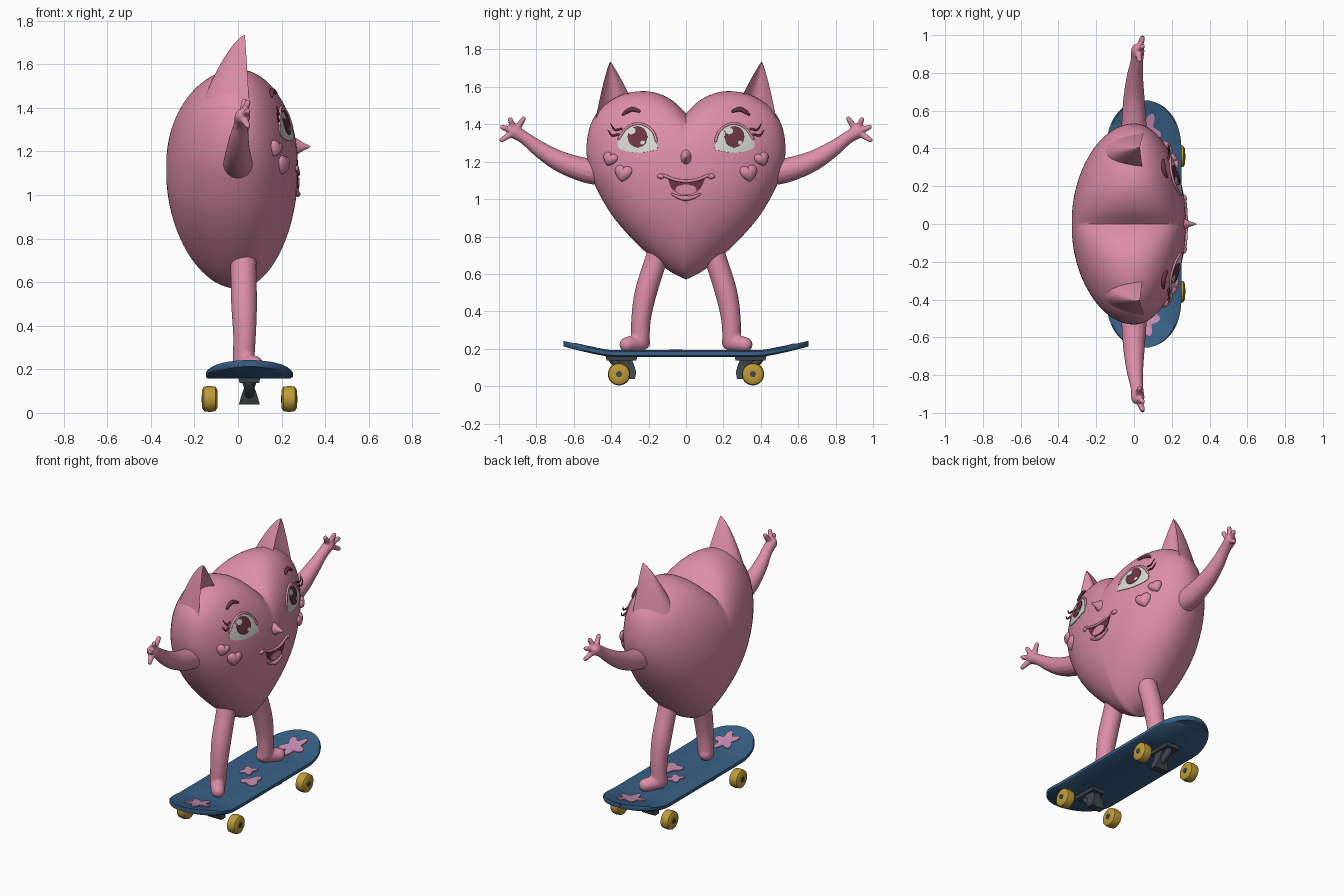
import bpy, bmesh, math
from math import sin, cos, pi, radians
from mathutils import Vector
from mathutils.bvhtree import BVHTree

if "Cube" in bpy.data.objects:
    bpy.data.objects.remove(bpy.data.objects["Cube"])

def material(name, *rgb):
    m = bpy.data.materials.new(name)
    m.use_nodes = True
    m.diffuse_color = (*rgb, 1)
    m.node_tree.nodes["Principled BSDF"].inputs["Base Color"].default_value = (*rgb, 1)
    return m

PINK = material("pink skin", .72, .27, .39)
MAROON = material("dark maroon", .15, .035, .06)
WHITE = material("eye white", .68, .68, .65)
BLUE = material("deck blue", .04, .12, .24)
GOLD = material("wheel gold", .52, .33, .04)
STEEL = material("dark steel", .05, .065, .08)
LILAC = material("lilac print", .58, .27, .46)

def finish(bm, name, mat, voxel=0):
    """Turn a bmesh into a smooth object, optionally fused with a remesh."""
    bmesh.ops.recalc_face_normals(bm, faces=bm.faces)
    me = bpy.data.meshes.new(name)
    bm.to_mesh(me)
    bm.free()
    me.materials.append(mat)
    ob = bpy.data.objects.new(name, me)
    bpy.context.collection.objects.link(ob)
    bpy.ops.object.select_all(action='DESELECT')
    ob.select_set(True)
    bpy.context.view_layer.objects.active = ob
    bpy.ops.object.shade_smooth_by_angle(angle=radians(45))
    if voxel:
        rm = ob.modifiers.new("fuse", 'REMESH')
        rm.mode, rm.voxel_size, rm.use_smooth_shade = 'VOXEL', voxel, True
        sm = ob.modifiers.new("soften", 'SMOOTH')
        sm.factor, sm.iterations = .5, 5

def loft(bm, rings):
    """Skin a list of closed rings and cap both ends."""
    vs = [[bm.verts.new(p) for p in ring] for ring in rings]
    n = len(vs[0])
    for a, b in zip(vs, vs[1:]):
        for i in range(n):
            bm.faces.new((a[i], a[(i + 1) % n], b[(i + 1) % n], b[i]))
    bm.faces.new(vs[0][::-1])
    bm.faces.new(vs[-1])

def spline(pts, sub=5):
    """Catmull-Rom curve through points of any dimension."""
    p = [Vector(q) for q in pts]
    p = [2 * p[0] - p[1]] + p + [2 * p[-1] - p[-2]]
    out = []
    for a, b, c, d in zip(p, p[1:], p[2:], p[3:]):
        for t in (k / sub for k in range(sub)):
            out.append(.5 * (2 * b + (c - a) * t + (2 * a - 5 * b + 4 * c - d) * t * t
                             + (3 * b - a - 3 * c + d) * t ** 3))
    return out + [p[-2]]

def tube(bm, pts, n=16):
    """Round-ended tube through (x, y, z, radius) points."""
    path = spline(pts)
    c = [q.to_3d() for q in path]
    st = [(c[i], (c[min(i + 1, len(c) - 1)] - c[max(i - 1, 0)]).normalized(), q[3])
          for i, q in enumerate(path)]
    caps = [radians(a) for a in (80, 55, 28)]
    (p0, t0, r0), (p1, t1, r1) = st[0], st[-1]
    st = ([(p0 - t0 * r0 * sin(a), t0, r0 * cos(a)) for a in caps] + st
          + [(p1 + t1 * r1 * sin(a), t1, r1 * cos(a)) for a in caps[::-1]])
    rings = []
    for p, t, r in st:
        u = t.cross(Vector((1, 0, 0))).normalized()
        v = t.cross(u)
        rings.append([p + u * a + v * b for a, b in oval(0, 0, r, r, n)])
    loft(bm, rings)

def single_tube(name, mat, pts):
    bm = bmesh.new()
    tube(bm, pts, 10)
    finish(bm, name, mat)

def oval(y, z, a, b, n=28):
    return [(y + a * cos(2 * pi * i / n), z + b * sin(2 * pi * i / n)) for i in range(n)]

# Heart body: inflated outline, facing +x
HALF = spline([(0, 1.46), (.07, 1.525), (.15, 1.565), (.24, 1.577), (.35, 1.555), (.45, 1.49),
               (.51, 1.4), (.532, 1.28), (.52, 1.17), (.48, 1.06), (.4, .92), (.3, .8),
               (.18, .685), (.08, .61), (0, .57)], 4)
HEART = HALF + [Vector((-p.x, p.y)) for p in HALF[-2:0:-1]]
MID = Vector((0, 1.12))
bm = bmesh.new()
rings = []
for phi in (pi * j / 48 for j in range(1, 48)):
    s = sin(phi) ** .92
    x = cos(phi) * (.275 if phi < pi / 2 else .33)
    ring = []
    for d in (p - MID for p in HEART):
        q = MID + d.normalized() * (.47 + (d.length - .47) * s ** 1.2) * s
        ring.append((x, q.x, q.y))
    rings.append(ring)
loft(bm, rings)
bm.normal_update()
body_tree = BVHTree.FromBMesh(bm)
finish(bm, "heart_body", PINK)

def on(y, z, off=0):
    """Point on the face of the heart, lifted along the normal."""
    hit, nor, _, _ = body_tree.ray_cast(Vector((2, y, z)), Vector((-1, 0, 0)))
    return hit + nor * math.copysign(off, off * nor.x)

def patch(name, mat, outline, centre, height, place=on, dome=False):
    """Thin plate or raised bump following a surface."""
    rings = [[place(a, b, -.004) for a, b in outline]]
    for t in (1, .97, .85, .6, .3, .03):
        h = height * (math.sqrt(1 - t * t) if dome else 1)
        rings.append([place(centre[0] + (a - centre[0]) * t, centre[1] + (b - centre[1]) * t, h)
                      for a, b in outline])
    bm = bmesh.new()
    loft(bm, rings)
    finish(bm, name, mat)

def oval_patch(name, mat, y, z, a, b, height, dome=False):
    patch(name, mat, oval(y, z, a, b), (y, z), height, dome=dome)

for s, side in ((-1, "front"), (1, "back")):
    # Eye: domed white, iris, glints
    eye = spline([(.152, 1.262), (.165, 1.34), (.21, 1.39), (.265, 1.402), (.32, 1.375),
                  (.362, 1.31), (.352, 1.268), (.26, 1.248), (.152, 1.262)])[:-1]
    patch(side + "_eye_white", WHITE, [(s * y, z) for y, z in eye], (s * .26, 1.32), .004)
    iy = s * .258
    oval_patch(side + "_iris", MAROON, iy, 1.332, .052, .056, .007)
    oval_patch(side + "_glint", WHITE, iy - .03, 1.362, .022, .018, .0095)
    oval_patch(side + "_low_glint", WHITE, iy + .028, 1.3, .012, .011, .0095)
    # Eyelid rim, lashes and brow
    single_tube(side + "_eyelid", PINK, [(*on(s * y, z, .003), .007) for y, z in eye[3:26:3]])
    for k, (y, z) in enumerate(((.345, 1.375), (.36, 1.345))):
        single_tube(f"{side}_lash_{k}", MAROON,
                    [(*on(s * y, z, .003), .006), (*on(s * (y + .028), z - .008, .02), .005),
                     (*on(s * (y + .045), z + .02, .03), .002)])
    single_tube(side + "_brow", MAROON, [(*on(s * y, z, .006), r) for y, z, r in
                ((.25, 1.467, .008), (.285, 1.477, .012), (.315, 1.465, .011), (.335, 1.45, .006))])
    # Small raised heart-shaped cheek spots and smile dimple
    for k, (y, z, size, tilt) in enumerate(((.405, 1.215, .07, .35), (.335, 1.14, .085, .15))):
        c, w = cos(tilt) * size, s * sin(tilt) * size
        spot = [(s * y + d.x * c - d.y * w, z + d.x * w + d.y * c) for d in (p - MID for p in HEART[::3])]
        patch(f"{side}_cheek_spot_{k}", PINK, spot, (s * y, z), .024, dome=True)
    oval_patch(side + "_dimple", PINK, s * .135, 1.122, .02, .014, .014, True)

    # Ear: tapered shell with a hollow front
    bm = bmesh.new()
    rings = []
    for t in (.995 * (1 - (1 - j / 24) ** 1.4) for j in range(25)):
        w, d = .125 * (1 - t) ** .85, .22 * (1 - t) ** .7
        rings.append([(.052 - .02 * t + (d * b if b < 0 else -.42 * d * b * b),
                       s * (.36 + .045 * t + w * a), 1.42 + .315 * t) for a, b in oval(0, 0, 1, 1, 40)])
    loft(bm, rings)
    finish(bm, side + "_ear", PINK)

    # Arm with spread fingers
    bm = bmesh.new()
    tube(bm, [(0, s * .44, 1.14, .07), (0, s * .54, 1.155, .066), (0, s * .67, 1.2, .056),
              (.005, s * .78, 1.265, .044), (.015, s * .86, 1.325, .034), (.02, s * .92, 1.362, .036)])
    for x, y, z in ((.045, .985, 1.317), (.045, .982, 1.385), (.045, .94, 1.426), (.03, .868, 1.43)):
        root, tip = Vector((.02, s * .915, 1.36)), Vector((x, s * y, z))
        tube(bm, [(*root, .022), (*root.lerp(tip, .55), .017), (*tip, .014)], 12)
    finish(bm, side + "_arm", PINK, .006)

    # Leg and outward-turned foot
    bm = bmesh.new()
    tube(bm, [(.025, s * .13, .76, .062), (.025, s * .165, .66, .06), (.028, s * .215, .5, .06),
              (.03, s * .24, .36, .053), (.025, s * .245, .235, .05)])
    tube(bm, [(.02, s * .235, .235, .045), (.045, s * .275, .228, .044), (.075, s * .315, .222, .042)])
    finish(bm, side + "_leg", PINK, .008)

# Nose: little forward-pointing cone
bm = bmesh.new()
loft(bm, [[(x, y, z) for y, z in oval(0, 1.222, r * .75, r)]
          for x, r in ((.25, .05), (.275, .034), (.3, .018), (.32, .009), (.332, .002))])
finish(bm, "nose", PINK)

# Open smile with tongue and lips
smile = spline([(-.1, 1.115), (-.05, 1.093), (0, 1.087), (.05, 1.093), (.1, 1.115),
                (.07, 1.05), (0, 1.02), (-.07, 1.05), (-.1, 1.115)])[:-1]
patch("mouth", MAROON, smile, (0, 1.06), .004)
oval_patch("tongue", PINK, 0, 1.052, .056, .027, .009)
single_tube("upper_lip", PINK, [(*on(y, 1.096 + 2.2 * y * y, .003), .008) for y in (-.12, -.06, 0, .06, .12)])
single_tube("lower_lip", PINK, [(*on(y, 1.005 + 4 * y * y, .004), .014 - abs(y) * .12)
                                for y in (-.075, -.035, 0, .035, .075)])

# Skateboard deck with raised ends
BX = .052
def deck_bottom(y):
    return .157 + .055 * max(0, (abs(y) - .4) / .255) ** 1.25

def deck_point(x, y, off):
    return Vector((x, y, deck_bottom(y) + .03 + .006 * ((x - BX) / .2) ** 2 + off))

bm = bmesh.new()
rings = []
for y in (.655 * sin(pi / 2 * (j / 28 - 1)) for j in range(57)):
    e = min(1, max(0, (abs(y) - .36) / .295))
    w = max(.03, .2 * (1 - e ** 2.6) ** .5)
    rings.append([deck_point(BX + w * u, y, -.008 * (abs(u) == 1)) for u in (-1, -.95, -.5, 0, .5, .95, 1)]
                 + [(BX + w * u, y, deck_bottom(y) + .008 * (abs(u) == 1)) for u in (1, .94, 0, -.94, -1)])
loft(bm, rings)
finish(bm, "deck", BLUE)

# Lobed prints on the deck
for k, (x, y, r, lobes) in enumerate(((.06, -.5, .06, 5), (.06, .49, .065, 5),
                                      (.12, -.03, .05, 3), (.02, .08, .04, 4))):
    blob = []
    for a in (2 * pi * i / 48 for i in range(48)):
        q = r * (1 + .3 * cos(lobes * a + k))
        blob.append((x + q * cos(a), y + 1.25 * q * sin(a)))
    patch(f"deck_print_{k}", LILAC, blob, (x, y), .006, deck_point)

# Trucks and wheels
def box_ring(y, z, a, b):
    return [(BX + a * i, y + b * j, z) for i, j in ((-1, -1), (1, -1), (1, 1), (-1, 1))]

TYRE = ((-.034, .02), (-.036, .04), (-.026, .056), (0, .06), (.026, .056), (.036, .04), (.034, .02))
for s, side in ((-1, "front"), (1, "back")):
    bm = bmesh.new()
    loft(bm, [box_ring(s * .345, .16, .05, .085), box_ring(s * .345, .138, .045, .08)])
    loft(bm, [box_ring(s * y, z, a, b) for y, z, a, b in
              ((.33, .145, .035, .04), (.31, .115, .024, .032), (.3, .075, .038, .034), (.295, .038, .048, .022))])
    tube(bm, [(BX, s * .39, .14, .022), (BX, s * .36, .11, .022), (BX, s * .32, .085, .022)], 10)
    finish(bm, side + "_truck", STEEL)
    for x, end in ((-.13, "right"), (.235, "left")):
        for name, mat, prof in (("wheel", GOLD, TYRE), ("hub", STEEL, ((-.037, .016), (.037, .016)))):
            bm = bmesh.new()
            loft(bm, [[(x + dx, y, z) for y, z in oval(s * .358, .064, r, r)] for dx, r in prof])
            finish(bm, f"{side}_{end}_{name}", mat)
